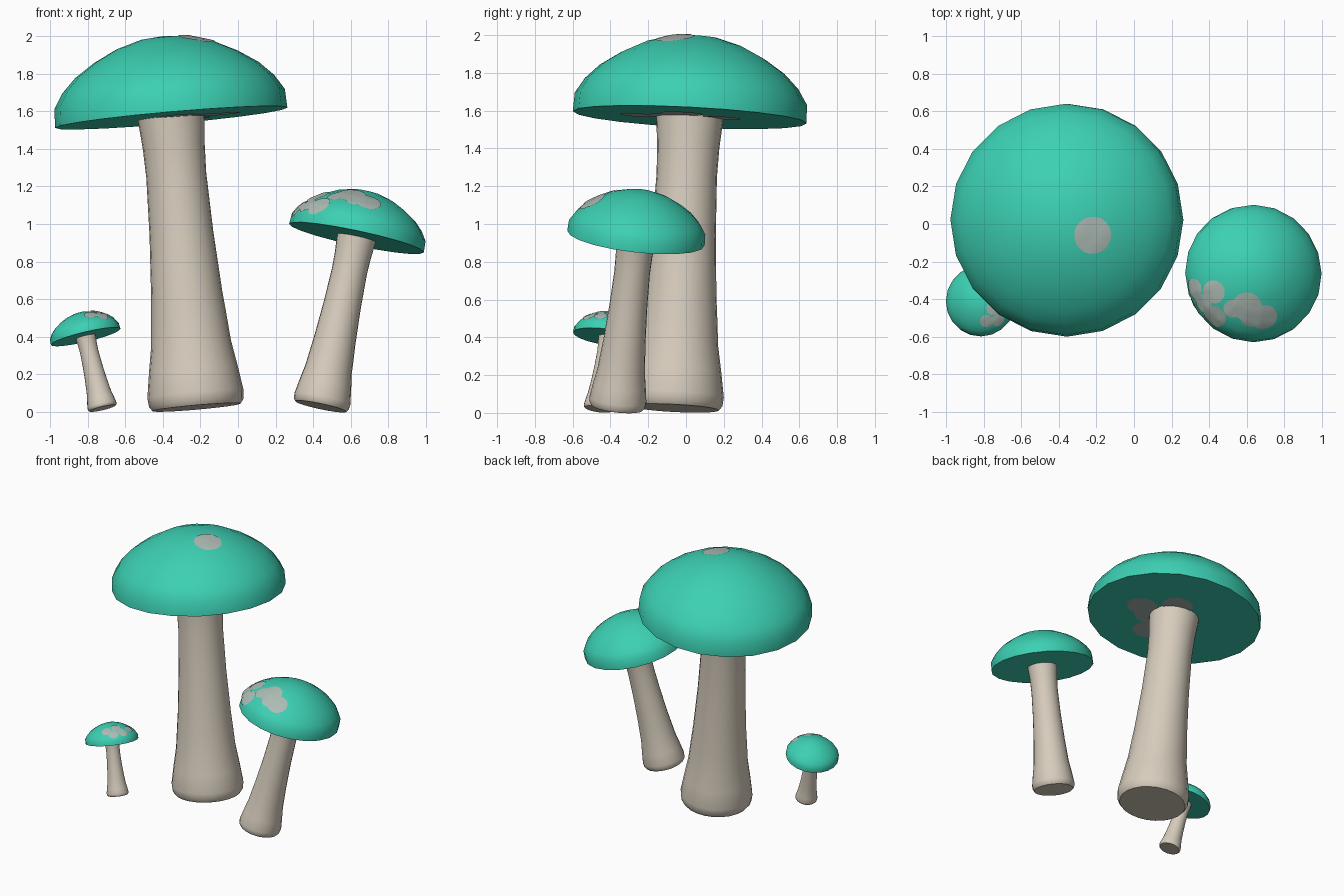
import bpy, bmesh, math
from mathutils import Vector, Matrix
from mathutils.bvhtree import BVHTree

if "Cube" in bpy.data.objects:
    bpy.data.objects.remove(bpy.data.objects["Cube"])


def material(name, rgb):
    m = bpy.data.materials.new(name)
    m.diffuse_color = (*rgb, 1)
    m.use_nodes = True
    m.node_tree.nodes["Principled BSDF"].inputs["Base Color"].default_value = m.diffuse_color
    return m


GREEN = material("teal_green", (0.045, 0.63, 0.45))
CREAM = material("cream", (0.68, 0.61, 0.51))
PALE = material("pale_spot", (0.42, 0.50, 0.46))

# Unit profiles (radius, height); cap is real size for the tallest mushroom
CAP = [(0, 0), (.62, 0), (.615, .10), (.565, .18), (.49, .255),
       (.385, .325), (.26, .387), (.13, .425), (0, .437)]
# Stem: radius, fraction of the length
STEM = [(0, 0), (.235, 0), (.252, .015), (.257, .045), (.237, .13), (.213, .22),
        (.2, .32), (.19, .39), (.17, .6), (.16, .8), (.165, .9), (.178, 1.0), (0, 1.01)]


def finish(name, bm, mat):
    mesh = bpy.data.meshes.new(name)
    bm.to_mesh(mesh)
    bm.free()
    mesh.materials.append(mat)
    ob = bpy.data.objects.new(name, mesh)
    bpy.context.collection.objects.link(ob)
    bpy.ops.object.select_all(action='DESELECT')
    ob.select_set(True)
    bpy.context.view_layer.objects.active = ob
    bpy.ops.object.shade_smooth_by_angle(angle=math.radians(45))
    return ob


def lathe(profile, sides, matrix):
    """Revolve a profile that starts and ends on the axis."""
    bm = bmesh.new()
    rings = []
    for r, h in profile:
        n = sides if r > 0 else 1
        rings.append([bm.verts.new((r * math.cos(math.tau * i / sides),
                                    r * math.sin(math.tau * i / sides), h)) for i in range(n)])
    for a, b in zip(rings, rings[1:]):
        for i in range(sides):
            j = (i + 1) % sides
            if len(a) == 1:
                bm.faces.new((a[0], b[j], b[i]))
            elif len(b) == 1:
                bm.faces.new((a[i], a[j], b[0]))
            else:
                bm.faces.new((a[i], a[j], b[j], b[i]))
    bm.transform(matrix)
    bmesh.ops.recalc_face_normals(bm, faces=bm.faces[:])
    return bm


def spots(name, tree, items, from_below=False):
    """Thin round patches laid on the cap surface at (x, y, radius)."""
    bm = bmesh.new()
    d = 1 if from_below else -1
    for x, y, rad in items:
        p, n, _, _ = tree.ray_cast(Vector((x, y, -5 * d)), Vector((0, 0, d)))
        if p is None:
            continue
        u = n.orthogonal().normalized()
        w = n.cross(u)

        def put(r, a):
            q, qn, _, _ = tree.find_nearest(p + r * (u * math.cos(a) + w * math.sin(a)))
            return bm.verts.new(q + qn * 0.005)
        mid, prev, k = put(0, 0), None, 20
        for f in (.35, .7, 1):
            ring = [put(rad * f, math.tau * i / k) for i in range(k)]
            for i in range(k):
                j = (i + 1) % k
                if prev:
                    bm.faces.new((prev[i], ring[i], ring[j], prev[j]))
                else:
                    bm.faces.new((mid, ring[i], ring[j]))
            prev = ring
    finish(name, bm, PALE)


def mushroom(name, base, top, scale):
    base, top = Vector(base), Vector(top)
    axis = top - base
    rot = Vector((0, 0, 1)).rotation_difference(axis).to_matrix().to_4x4()
    stem = lathe([(r * scale, t * axis.length) for r, t in STEM], 24,
                 Matrix.Translation(base) @ rot)
    finish(name + "_stem", stem, CREAM)
    cap = lathe([(r * scale, h * scale) for r, h in CAP], 20,
                Matrix.Translation(top) @ rot)
    tree = BVHTree.FromBMesh(cap)
    finish(name + "_cap", cap, GREEN)
    return tree


# Tall mushroom: one spot on top, a cluster under the cap
t = mushroom("tall", (-.22, -.06, .025), (-.355, .02, 1.565), 1.0)
spots("tall_top_spot", t, [(-.22, -.06, .1)])
spots("tall_underside_spots", t, [(-.355 + x, .02 + y, r) for x, y, r in
      [(.26, -.04, .11), (.1, .16, .11), (.03, -.27, .1), (.13, -.08, .13)]], True)

# Medium mushroom: two clusters towards the front
t = mushroom("medium", (.44, -.365, .03), (.63, -.265, .925), .59)
spots("medium_spots", t, [(.425, -.36, .062), (.32, -.345, .055), (.37, -.42, .05),
                          (.43, -.49, .065), (.60, -.44, .08), (.525, -.45, .05),
                          (.69, -.495, .072), (.62, -.5, .05)])

# Small mushroom: one cluster towards the front right
t = mushroom("small", (-.72, -.465, .02), (-.81, -.41, .40), .306)
spots("small_spots", t, [(-.785, -.515, .035), (-.725, -.51, .035), (-.75, -.45, .035),
                         (-.69, -.45, .035), (-.69, -.375, .03)])
